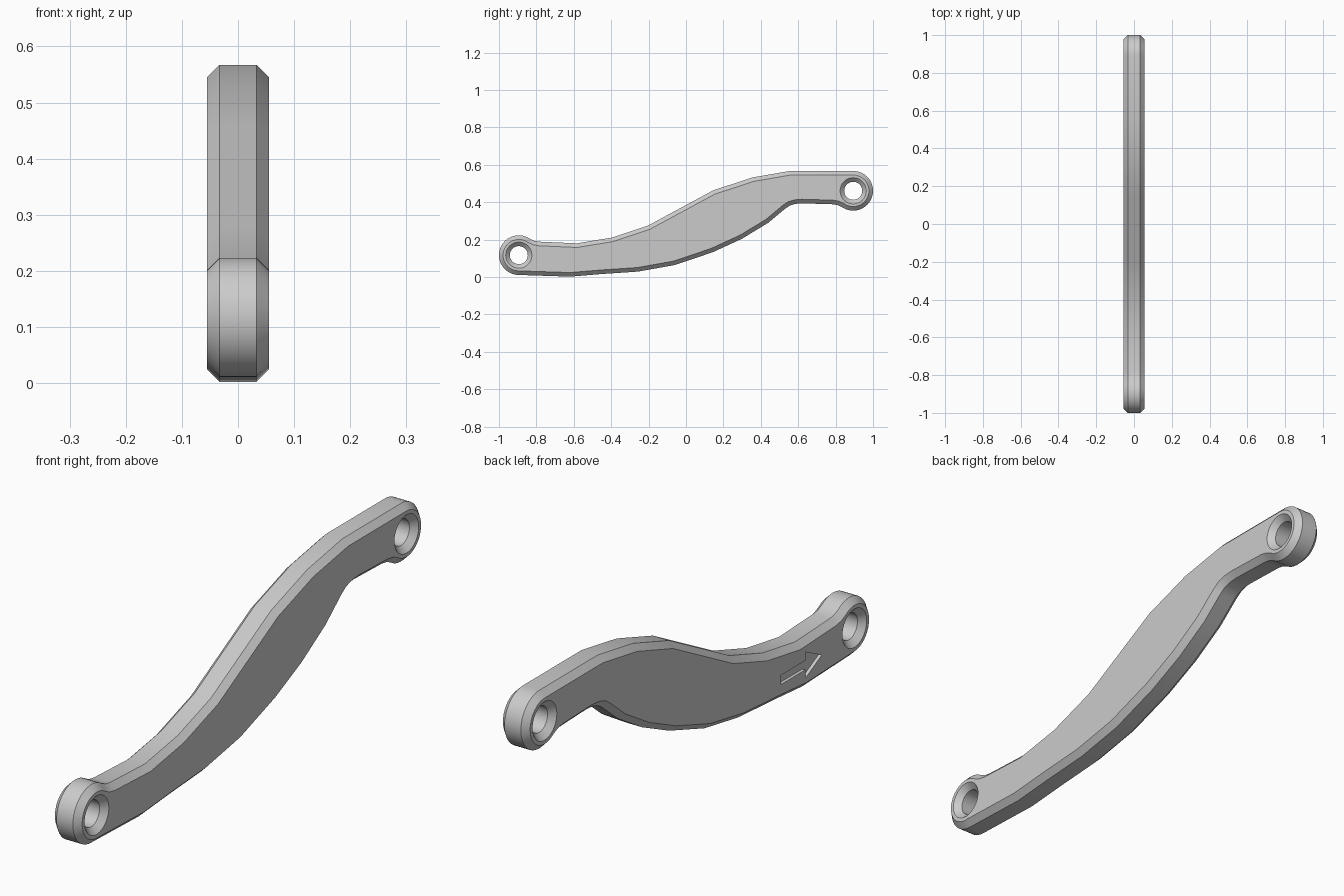
import bpy, bmesh, math
from mathutils import Vector

if "Cube" in bpy.data.objects:
    bpy.data.objects.remove(bpy.data.objects["Cube"])

HALF, BEVEL, R = 0.055, 0.022, 0.106
LOW, HIGH = (-0.894, 0.117), (0.894, 0.461)


def arc(c, r, a0, a1, n):
    return [(c[0] + r * math.cos(math.radians(a0 + (a1 - a0) * i / n)),
             c[1] + r * math.sin(math.radians(a0 + (a1 - a0) * i / n))) for i in range(n + 1)]


def inset(pts, d):
    # mitred inward offset of a counter-clockwise outline
    out, n = [], len(pts)
    for i in range(n):
        a, b, c = (Vector(pts[(i + k) % n]) for k in (-1, 0, 1))
        e, f = (b - a).normalized(), (c - b).normalized()
        n1, n2 = Vector((-e.y, e.x)), Vector((-f.y, f.x))
        out.append(tuple(b + (n1 + n2) * d / (1 + n1.dot(n2))))
    return out


def loft(name, rings):
    # rings: list of (x, outline in y/z), closed with caps
    bm = bmesh.new()
    loops = [[bm.verts.new((x, y, z)) for y, z in pts] for x, pts in rings]
    for a, b in zip(loops, loops[1:]):
        for i in range(len(a)):
            j = (i + 1) % len(a)
            bm.faces.new((a[i], a[j], b[j], b[i]))
    bm.faces.new(loops[0])
    bm.faces.new(loops[-1])
    bmesh.ops.recalc_face_normals(bm, faces=bm.faces[:])
    me = bpy.data.meshes.new(name)
    bm.to_mesh(me)
    bm.free()
    ob = bpy.data.objects.new(name, me)
    bpy.context.collection.objects.link(ob)
    return ob


# chamfered lever arm with rounded ends
lower = [(-0.62, 0.002), (-0.45, 0.016), (-0.257, 0.029), (-0.06, 0.064), (0.144, 0.133),
         (0.30, 0.205), (0.44, 0.29), (0.53, 0.365), (0.555, 0.382), (0.585, 0.391),
         (0.62, 0.394), (0.785, 0.389), (0.812, 0.384)]
upper = [(0.556, 0.567), (0.353, 0.532), (0.144, 0.4626), (-0.203, 0.275), (-0.396, 0.211),
         (-0.583, 0.180), (-0.785, 0.189), (-0.812, 0.194)]
outline = arc(LOW, R, 55, 270, 26) + lower + arc(HIGH, R, 235, 450, 26) + upper
inner = inset(outline, BEVEL)
arm = loft("lever_arm", [(-HALF, inner), (-HALF + BEVEL, outline),
                         (HALF - BEVEL, outline), (HALF, inner)])

# countersunk pivot hole cutters
cutters = []
for c in (LOW, HIGH):
    profile = [(-0.065, 0.080), (-0.033, 0.048), (0.033, 0.048), (0.065, 0.080)]
    cutters.append(loft("hole_cutter", [(x, arc(c, r, 0, 352.5, 47)) for x, r in profile]))

# engraved direction arrow cutter
arrow = [(-0.47, 0.073), (-0.61, 0.073), (-0.61, 0.042), (-0.705, 0.091),
         (-0.61, 0.138), (-0.61, 0.107), (-0.47, 0.107)]
cutters.append(loft("arrow_cutter", [(-0.08, arrow), (-HALF + 0.012, arrow)]))

bpy.context.view_layer.objects.active = arm
arm.select_set(True)
for cut in cutters:
    cut.hide_render = True
    mod = arm.modifiers.new("cut", 'BOOLEAN')
    mod.operation, mod.solver, mod.object = 'DIFFERENCE', 'EXACT', cut
    bpy.ops.object.modifier_apply(modifier=mod.name)
    bpy.data.objects.remove(cut)

bpy.ops.object.shade_smooth_by_angle(angle=math.radians(30))
